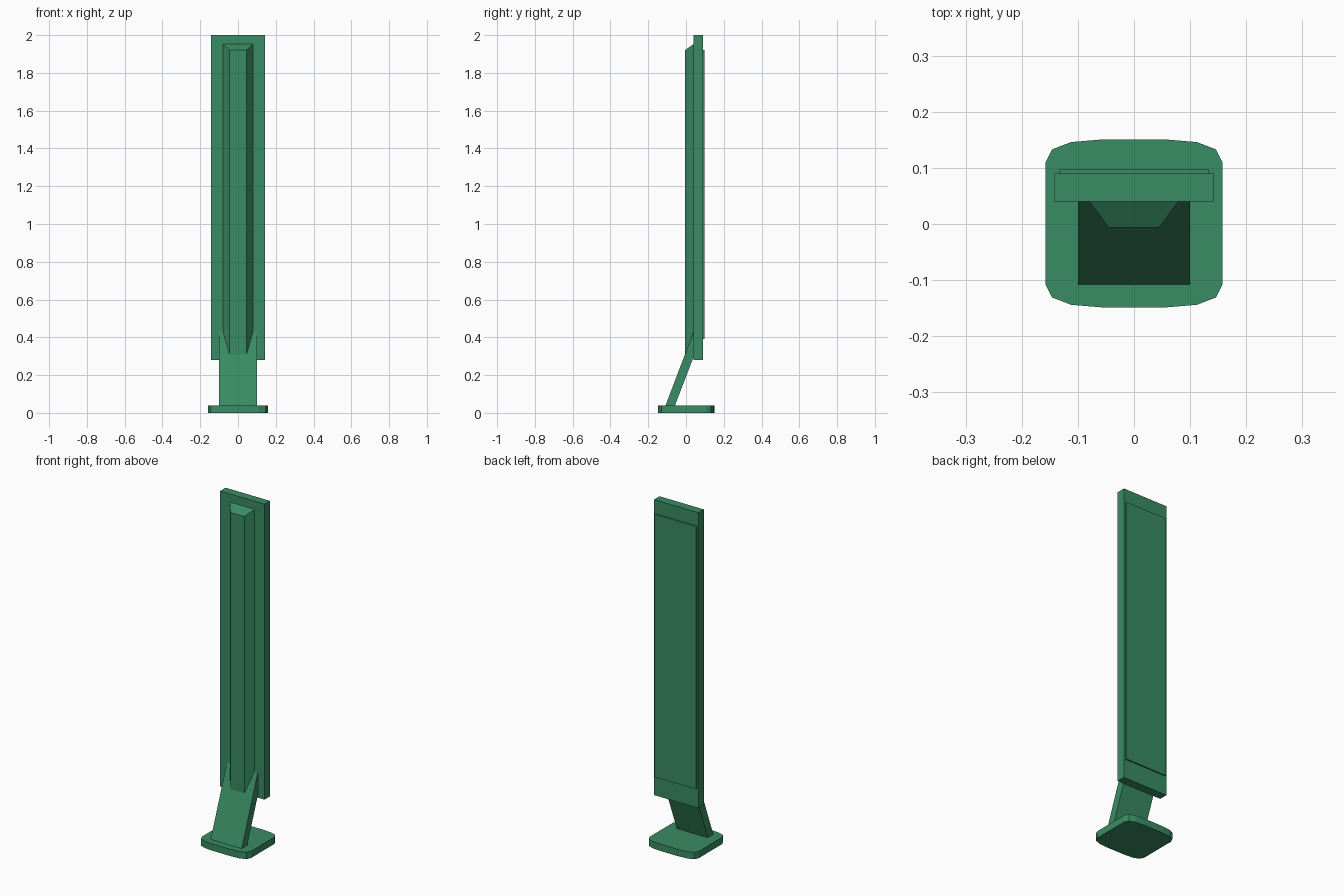
import bpy
import bmesh

old = bpy.data.objects.get("Cube")
if old:
    bpy.data.objects.remove(old, do_unlink=True)

green = bpy.data.materials.new("green")
green.use_nodes = True
colour = (0.042, 0.262, 0.127, 1)
green.diffuse_color = colour
green.node_tree.nodes["Principled BSDF"].inputs["Base Color"].default_value = colour


def loft(name, start, end):
    """Solid joining two matching outlines, capped at both ends."""
    bm = bmesh.new()
    a = [bm.verts.new(p) for p in start]
    b = [bm.verts.new(p) for p in end]
    bm.faces.new(a)
    bm.faces.new(b)
    for i in range(len(a)):
        j = (i + 1) % len(a)
        bm.faces.new((a[i], a[j], b[j], b[i]))
    bmesh.ops.recalc_face_normals(bm, faces=bm.faces)
    mesh = bpy.data.meshes.new(name)
    bm.to_mesh(mesh)
    bm.free()
    mesh.materials.append(green)
    obj = bpy.data.objects.new(name, mesh)
    bpy.context.collection.objects.link(obj)
    return obj


def box(name, half_width, y0, y1, z0, z1):
    outline = [(-half_width, y0), (half_width, y0), (half_width, y1), (-half_width, y1)]
    return loft(name, [(x, y, z0) for x, y in outline], [(x, y, z1) for x, y in outline])


# Rounded foot plate, mirrored from one quarter
quarter = [(0.158, 0.108), (0.146, 0.132), (0.112, 0.145), (0.058, 0.1495)]
right_half = [(x, -y) for x, y in reversed(quarter)] + quarter
foot = right_half + [(-x, y) for x, y in reversed(right_half)]
loft("foot_plate", [(x, y + 0.001, 0) for x, y in foot],
     [(x, y + 0.001, 0.04) for x, y in foot])

# Sloping arm, running into the front of the panel
arm = [(-0.11, 0.035), (-0.06, 0.035), (0.036, 0.285), (0.05, 0.32), (0.05, 0.456)]
loft("support_arm", [(-0.1, y, z) for y, z in arm], [(0.1, y, z) for y, z in arm])

# Tall panel and the thin plate on its back
box("main_panel", 0.143, 0.04, 0.09, 0.28, 2.0)
box("back_plate", 0.133, 0.085, 0.098, 0.39, 1.92)

# Bevelled spine on the front, its lower end sunk in the arm
loft("front_spine",
     [(-0.08, 0.041, 0.41), (0.08, 0.041, 0.41), (0.08, 0.041, 1.953), (-0.08, 0.041, 1.953)],
     [(-0.045, -0.006, 0.295), (0.045, -0.006, 0.295), (0.045, -0.006, 1.92), (-0.045, -0.006, 1.92)])
